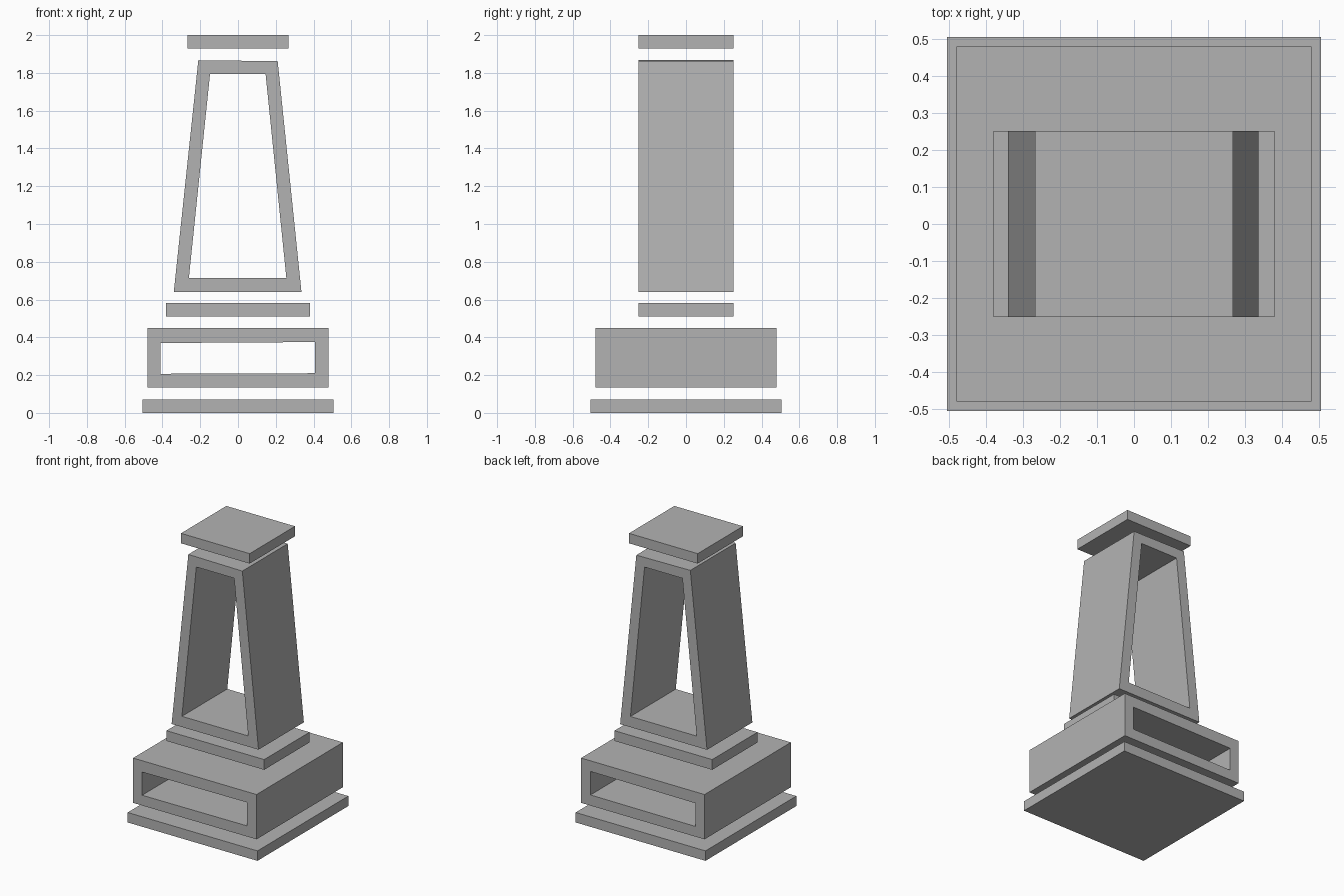
import bpy, bmesh

if "Cube" in bpy.data.objects:
    bpy.data.objects.remove(bpy.data.objects["Cube"])

stone = bpy.data.materials.new("stone grey")
stone.diffuse_color = (0.45, 0.45, 0.45, 1)
stone.use_nodes = True
stone.node_tree.nodes["Principled BSDF"].inputs["Base Color"].default_value = stone.diffuse_color


def finish(name, bm):
    bmesh.ops.recalc_face_normals(bm, faces=bm.faces)
    mesh = bpy.data.meshes.new(name)
    bm.to_mesh(mesh)
    bm.free()
    mesh.materials.append(stone)
    obj = bpy.data.objects.new(name, mesh)
    bpy.context.collection.objects.link(obj)


def slab(name, half_x, half_y, z0, z1):
    bm = bmesh.new()
    bmesh.ops.create_cube(bm, size=1)
    for v in bm.verts:
        v.co = (v.co.x * 2 * half_x, v.co.y * 2 * half_y, z1 if v.co.z > 0 else z0)
    finish(name, bm)


def frame(name, outer, inner, half_y):
    """Four-sided ring in the XZ plane, open through front and back."""
    bm = bmesh.new()
    loops = [[bm.verts.new((x, y, z)) for x, z in ring]
             for ring, y in ((outer, -half_y), (outer, half_y),
                             (inner, half_y), (inner, -half_y))]
    for a, b in zip(loops, loops[1:] + loops[:1]):
        for i in range(4):
            j = (i + 1) % 4
            bm.faces.new((a[i], a[j], b[j], b[i]))
    finish(name, bm)


# Stepped floating slabs
slab("base_slab", 0.505, 0.505, 0.0, 0.07)
slab("middle_slab", 0.38, 0.252, 0.51, 0.582)
slab("cap_slab", 0.267, 0.252, 1.93, 2.0)

# Hollow pedestal box
frame("pedestal_frame",
      [(-0.48, 0.135), (0.48, 0.135), (0.48, 0.45), (-0.48, 0.45)],
      [(-0.41, 0.207), (0.407, 0.21), (0.407, 0.375), (-0.41, 0.37)], 0.48)

# Tapered hollow tower
frame("tower_frame",
      [(-0.34, 0.64), (0.336, 0.64), (0.21, 1.862), (-0.21, 1.867)],
      [(-0.26, 0.715), (0.256, 0.715), (0.146, 1.795), (-0.148, 1.795)], 0.252)
